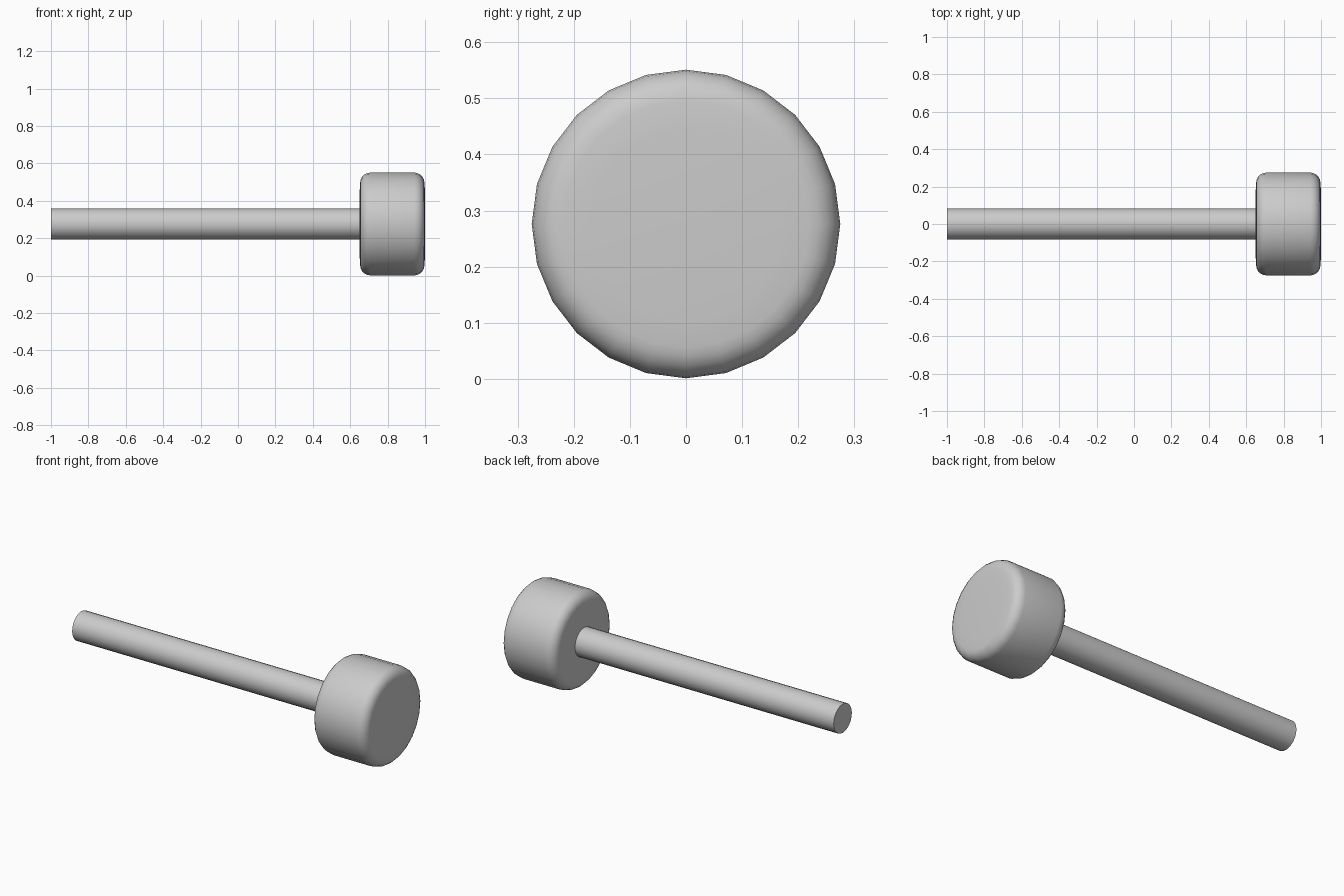
import bpy, bmesh, math

if "Cube" in bpy.data.objects:
    bpy.data.objects.remove(bpy.data.objects["Cube"])

AXIS_Z = 0.276


def turned(name, profile, sides):
    """Revolve (x, radius) points about the long axis, capping both ends."""
    bm = bmesh.new()
    rings = []
    for x, r in profile:
        ring = []
        for i in range(sides):
            a = 2 * math.pi * i / sides
            ring.append(bm.verts.new((x, r * math.cos(a), AXIS_Z + r * math.sin(a))))
        rings.append(ring)
    for a, b in zip(rings, rings[1:]):
        for i in range(sides):
            j = (i + 1) % sides
            bm.faces.new((a[i], a[j], b[j], b[i]))
    bm.faces.new(rings[0])
    bm.faces.new(rings[-1])
    bmesh.ops.recalc_face_normals(bm, faces=bm.faces)
    mesh = bpy.data.meshes.new(name)
    bm.to_mesh(mesh)
    bm.free()
    obj = bpy.data.objects.new(name, mesh)
    bpy.context.collection.objects.link(obj)
    bpy.ops.object.select_all(action='DESELECT')
    obj.select_set(True)
    bpy.context.view_layer.objects.active = obj
    bpy.ops.object.shade_smooth_by_angle(angle=math.radians(40))
    return obj


# Mallet head: drum with rounded rims and very slightly raised striking faces
R, MID, HALF, ROUND = 0.275, 0.825, 0.172, 0.055
rim = [(HALF - ROUND + ROUND * math.cos(t), R - ROUND + ROUND * math.sin(t))
       for t in [math.pi / 2 * k / 5 for k in range(6)]]
right = [(HALF + 0.003, 0.17)] + rim
profile = [(MID - x, r) for x, r in right] + [(MID + x, r) for x, r in reversed(right)]
turned("mallet_head", profile, 24)

# Handle: plain round rod running into the head
turned("handle", [(-1.0, 0.083), (0.70, 0.083)], 24)
